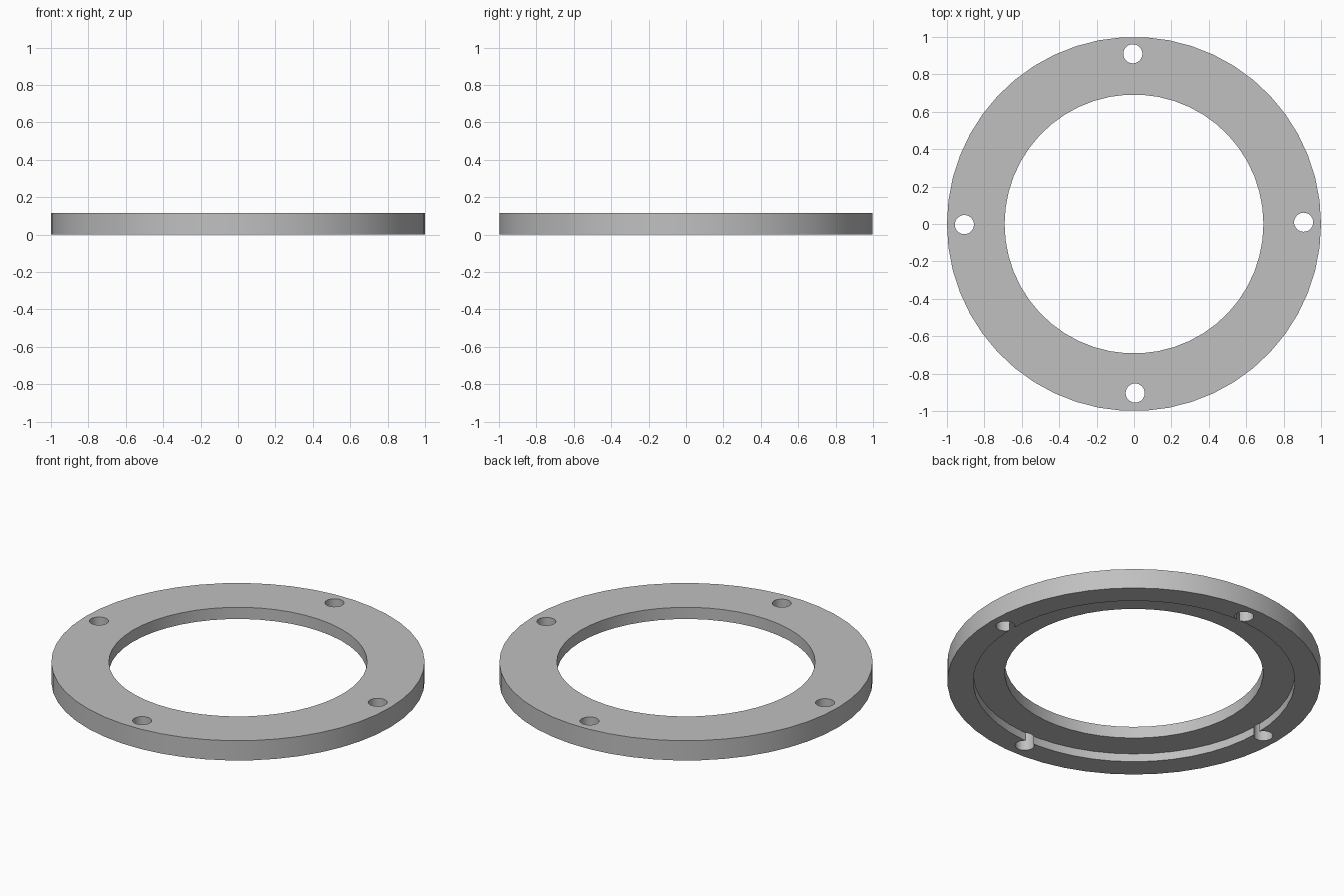
import bpy
import bmesh
from math import cos, sin, pi, radians
from mathutils import Matrix

cube = bpy.data.objects.get("Cube")
if cube:
    bpy.data.objects.remove(cube, do_unlink=True)

SEGMENTS = 50
HEIGHT = 0.117
OUTER, INNER, RECESS = 1.0, 0.692, 0.862
RECESS_DEPTH = 0.048
HOLE_CIRCLE, HOLE_RADIUS = 0.907, 0.051

grey = bpy.data.materials.new("light grey")
grey.use_nodes = True
colour = (0.53, 0.53, 0.53, 1.0)
grey.diffuse_color = colour
grey.node_tree.nodes["Principled BSDF"].inputs["Base Color"].default_value = colour


def add_object(name, bm):
    bmesh.ops.recalc_face_normals(bm, faces=bm.faces)
    mesh = bpy.data.meshes.new(name)
    bm.to_mesh(mesh)
    bm.free()
    mesh.materials.append(grey)
    obj = bpy.data.objects.new(name, mesh)
    bpy.context.collection.objects.link(obj)
    return obj


# Flat ring with a stepped recess underneath, turned from its cross-section
profile = [(OUTER, 0), (OUTER, HEIGHT), (INNER, HEIGHT),
           (INNER, RECESS_DEPTH), (RECESS, RECESS_DEPTH), (RECESS, 0)]
bm = bmesh.new()
loops = []
for i in range(SEGMENTS):
    a = 2 * pi * i / SEGMENTS
    loops.append([bm.verts.new((r * cos(a), r * sin(a), z)) for r, z in profile])
for i, loop in enumerate(loops):
    following = loops[(i + 1) % SEGMENTS]
    for j in range(len(profile)):
        k = (j + 1) % len(profile)
        bm.faces.new((loop[j], following[j], following[k], loop[k]))
ring = add_object("flange_ring", bm)

# Four bolt holes, which just break into the recess wall
bm = bmesh.new()
for i in range(4):
    a = i * pi / 2 + radians(0.4)
    place = Matrix.Translation((HOLE_CIRCLE * cos(a),
                                HOLE_CIRCLE * sin(a) + 0.003, HEIGHT / 2))
    bmesh.ops.create_cone(bm, cap_ends=True, segments=32, radius1=HOLE_RADIUS,
                          radius2=HOLE_RADIUS, depth=HEIGHT * 2, matrix=place)
cutter = add_object("bolt_hole_cutter", bm)
cutter.hide_render = True

drill = ring.modifiers.new("bolt_holes", "BOOLEAN")
drill.operation = "DIFFERENCE"
drill.solver = "EXACT"
drill.object = cutter

bpy.ops.object.select_all(action="DESELECT")
ring.select_set(True)
bpy.context.view_layer.objects.active = ring
bpy.ops.object.modifier_apply(modifier=drill.name)
bpy.data.objects.remove(cutter, do_unlink=True)

# Smooth round walls, crisp rims
bpy.ops.object.shade_smooth_by_angle(angle=radians(30))
